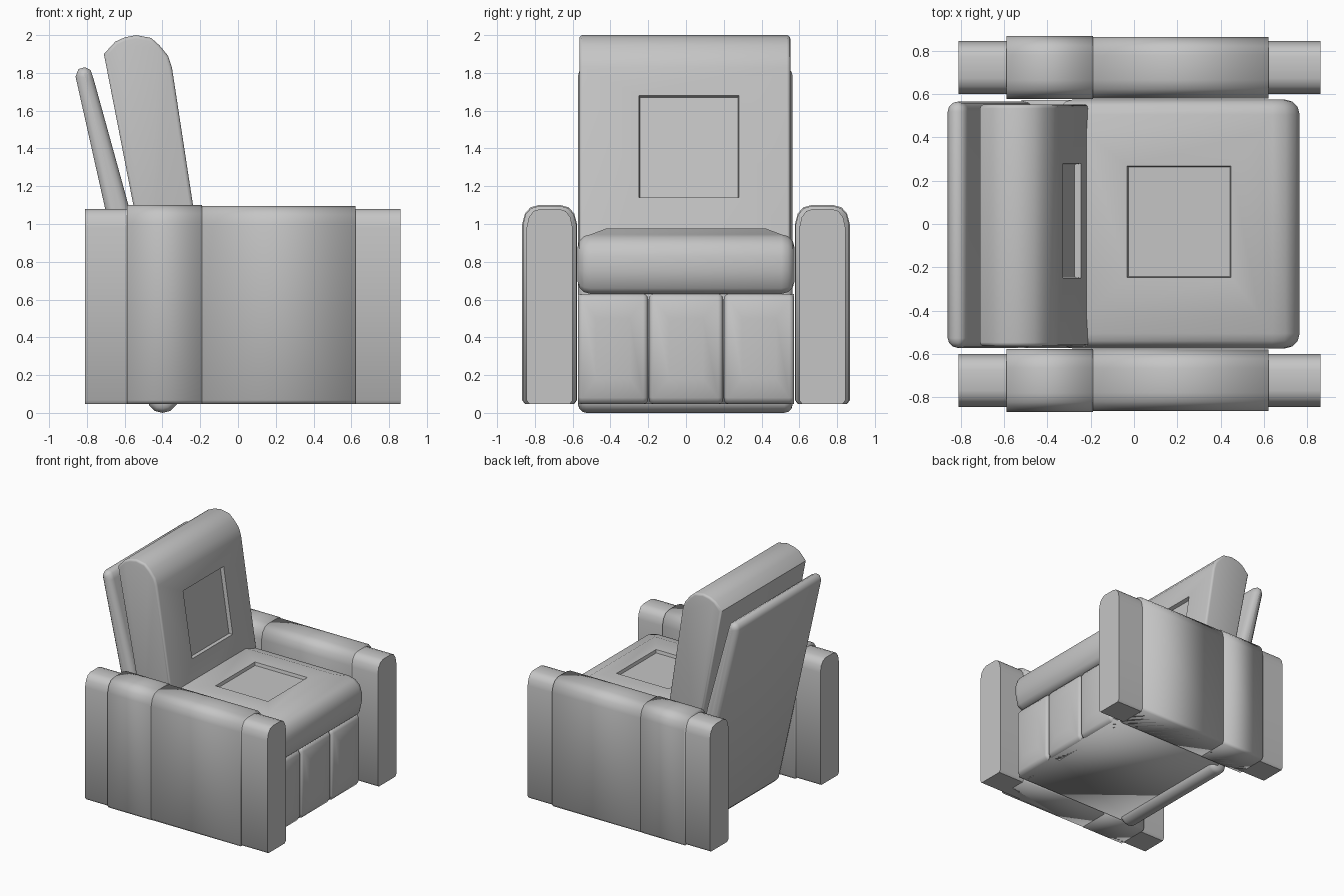
import bpy, bmesh
from mathutils import Vector

if "Cube" in bpy.data.objects:
    bpy.data.objects.remove(bpy.data.objects["Cube"])

GREY = (0.56, 0.56, 0.56, 1)
mat = bpy.data.materials.new("grey upholstery")
mat.use_nodes = True
mat.diffuse_color = GREY
bsdf = mat.node_tree.nodes["Principled BSDF"]
bsdf.inputs["Base Color"].default_value = GREY
bsdf.inputs["Roughness"].default_value = 0.6

CRISP, PILLOWY = 0.9, 1.7  # smoothing angles for hard frames and stuffed parts


def prism(profile, axis, start, end):
    """Extrude a closed profile along x (profile in y, z) or y (profile in x, z)."""
    bm = bmesh.new()
    place = (lambda p, t: (t, *p)) if axis == "x" else (lambda p, t: (p[0], t, p[1]))
    base = bm.faces.new([bm.verts.new(place(p, start)) for p in profile])
    grown = bmesh.ops.extrude_face_region(bm, geom=[base])["geom"]
    shift = Vector(place((0, 0), end - start))
    bmesh.ops.translate(bm, vec=shift, verts=[g for g in grown if isinstance(g, bmesh.types.BMVert)])
    bmesh.ops.recalc_face_normals(bm, faces=bm.faces)
    return bm


def soften_ends(bm, axis, width):
    """Round the rims of the two end caps."""
    i = "xyz".index(axis)
    rims = {e for f in bm.faces if abs(f.normal[i]) > 0.99 for e in f.edges}
    bmesh.ops.bevel(bm, geom=list(rims), offset=width, segments=3, profile=0.5, affect="EDGES")
    bm.normal_update()


def facing(bm, direction):
    return max(bm.faces, key=lambda f: f.calc_area() * max(0, f.normal.dot(Vector(direction))) ** 4)


def inset_to(bm, face, a, b, half_a, half_b, centre, push):
    """Inset a quad to a rectangle on axes a, b within its plane, then push it along its normal."""
    normal, origin = face.normal.copy(), face.calc_center_median()
    c = 3 - a - b
    bmesh.ops.inset_individual(bm, faces=[face], thickness=0.02)
    for v in face.verts:
        for axis, half, mid in ((a, half_a, centre[0]), (b, half_b, centre[1])):
            v.co[axis] = mid + (half if v.co[axis] > origin[axis] else -half)
        v.co[c] = origin[c] - (normal[a] * (v.co[a] - origin[a]) + normal[b] * (v.co[b] - origin[b])) / normal[c]
    for v in face.verts:
        v.co += normal * push
    bm.normal_update()


def sink(bm, face, depth):
    """Recess a face with straight walls."""
    normal = face.normal.copy()
    bmesh.ops.inset_individual(bm, faces=[face], thickness=0.008, depth=0)
    for v in face.verts:
        v.co -= normal * depth


def finish(name, bm, angle):
    mesh = bpy.data.meshes.new(name)
    bm.to_mesh(mesh)
    bm.free()
    mesh.materials.append(mat)
    obj = bpy.data.objects.new(name, mesh)
    bpy.context.collection.objects.link(obj)
    bpy.ops.object.select_all(action="DESELECT")
    obj.select_set(True)
    bpy.context.view_layer.objects.active = obj
    bpy.ops.object.shade_smooth_by_angle(angle=angle)


def arm_profile(mid, half, bottom, top):
    right = [(half - 0.015, bottom), (half, bottom + 0.02), (half, top - 0.1),
             (half * 0.9, top - 0.045), (half * 0.7, top - 0.012), (half * 0.4, top)]
    return [(mid + y, z) for y, z in right] + [(mid - y, z) for y, z in reversed(right)]


# Arms: a slim core with a two-piece padded sleeve
for side, sign in (("left", 1), ("right", -1)):
    mid = sign * 0.722
    for part, half, top, start, end, angle in (("core", 0.122, 1.08, -0.81, 0.86, CRISP),
                                               ("rear_sleeve", 0.145, 1.1, -0.588, -0.19, PILLOWY),
                                               ("front_sleeve", 0.142, 1.095, -0.19, 0.622, PILLOWY)):
        finish(f"{side}_arm_{part}", prism(arm_profile(mid, half, 0.047, top), "x", start, end), angle)

# Seat base with three padded front panels
base = [(-0.38, 0.047), (0.69, 0.047), (0.69, 0.63), (-0.52, 0.63)]
finish("seat_base", prism(base, "y", -0.572, 0.572), PILLOWY)
for name, mid, half in (("right", -0.387, 0.185), ("middle", 0, 0.195), ("left", 0.387, 0.185)):
    panel = prism([(0.62, 0.047), (0.7, 0.047), (0.72, 0.08), (0.72, 0.6), (0.7, 0.63), (0.62, 0.63)],
                  "y", mid - half, mid + half)
    soften_ends(panel, "y", 0.025)
    inset_to(panel, facing(panel, (1, 0, 0)), 1, 2, 0.09, 0.16, (mid, 0.34), 0.015)
    finish(f"{name}_front_panel", panel, PILLOWY)

# Seat cushion with a rolled front edge, a raised crown and a sunken square
seat = prism([(-0.35, 0.63), (0.71, 0.63), (0.745, 0.66), (0.765, 0.75), (0.765, 0.83),
              (0.745, 0.89), (0.7, 0.93), (0.64, 0.945), (-0.35, 0.945)], "y", -0.575, 0.575)
soften_ends(seat, "y", 0.07)
top = facing(seat, (0, 0, 1))
inset_to(seat, top, 0, 1, 0.4, 0.42, (0.18, 0), 0.032)
inset_to(seat, top, 0, 1, 0.24, 0.258, (0.208, 0.01), -0.005)
sink(seat, top, 0.025)
finish("seat_cushion", seat, CRISP)

# Leaning back cushion with a rounded top and a sunken square
back = prism([(-0.18, 0.72), (-0.35, 1.83), (-0.37, 1.89), (-0.415, 1.945), (-0.46, 1.985), (-0.54, 2.0),
              (-0.6, 1.988), (-0.65, 1.965), (-0.71, 1.9), (-0.48, 0.72)], "y", -0.565, 0.552)
soften_ends(back, "y", 0.018)
front = facing(back, (1, 0, 0))
inset_to(back, front, 1, 2, 0.265, 0.27, (0.015, 1.41), 0)
sink(back, front, 0.03)
finish("back_cushion", back, CRISP)

# Thin leaning rear panel reaching the floor
rear = prism([(-0.47, 0.04), (-0.44, 0.01), (-0.4, 0), (-0.36, 0.01), (-0.32, 0.05), (-0.58, 1.1), (-0.765, 1.77),
              (-0.78, 1.815), (-0.81, 1.83), (-0.845, 1.82), (-0.86, 1.78)], "y", -0.572, 0.565)
soften_ends(rear, "y", 0.045)
finish("rear_panel", rear, PILLOWY)
